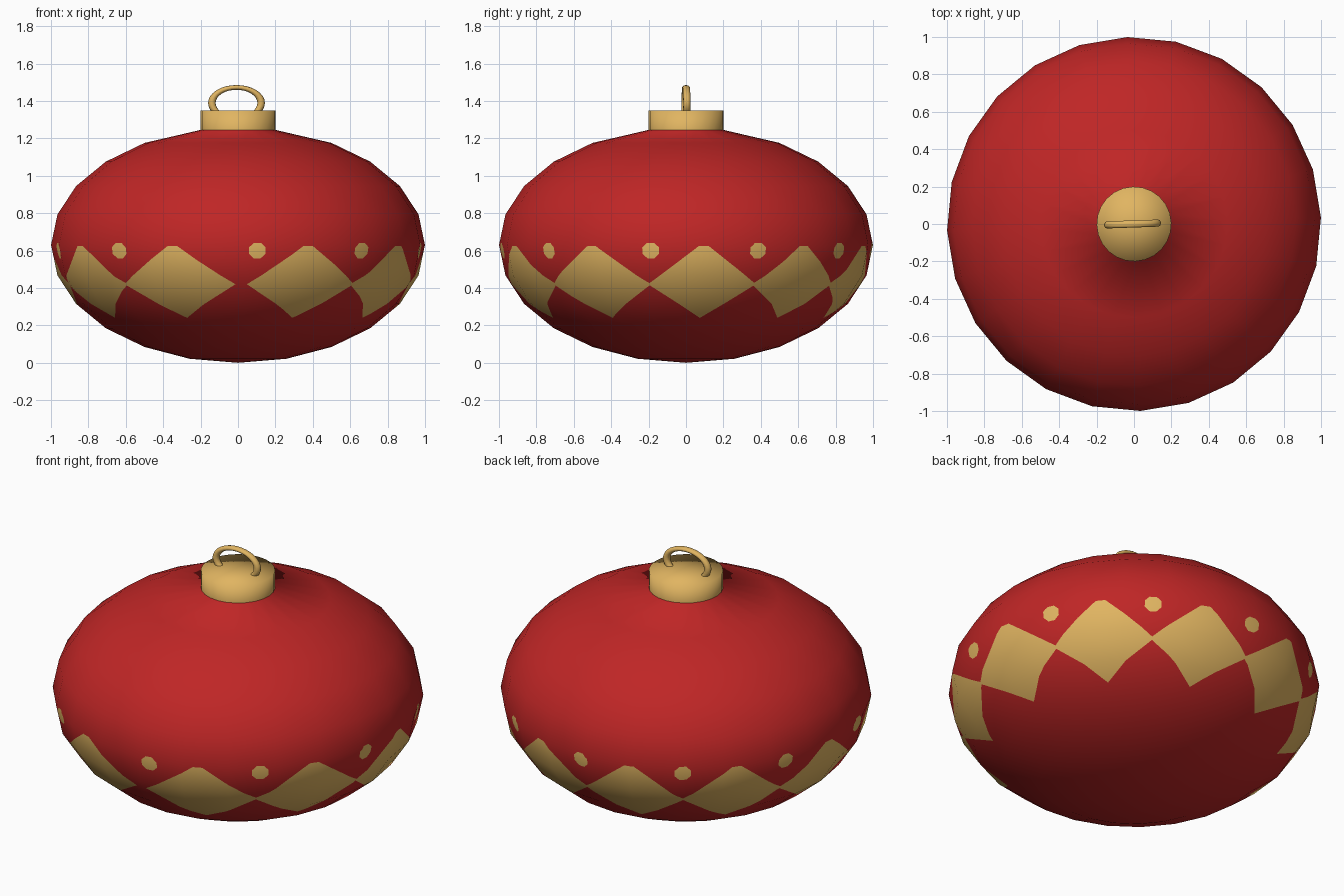
import bpy, bmesh, math
from mathutils import Vector, Matrix

if "Cube" in bpy.data.objects:
    bpy.data.objects.remove(bpy.data.objects["Cube"])

SEG, TURN = 24, math.radians(2)
RZ = 0.63            # half height of the squashed ball, also its centre height


def material(name, rgb):
    m = bpy.data.materials.new(name)
    m.diffuse_color = (*rgb, 1)
    m.use_nodes = True
    m.node_tree.nodes["Principled BSDF"].inputs["Base Color"].default_value = m.diffuse_color
    return m


red = material("red", (0.52, 0.019, 0.019))
gold = material("gold", (0.75, 0.46, 0.12))


def lathe(bm, profile):
    """Spin (radius, z) points around z; radius 0 makes a pole."""
    rings = []
    for r, z in profile:
        if r == 0:
            rings.append([bm.verts.new((0, 0, z))] * SEG)
        else:
            rings.append([bm.verts.new((r * math.cos(TURN + i * math.tau / SEG),
                                        r * math.sin(TURN + i * math.tau / SEG), z))
                          for i in range(SEG)])
    for a, b in zip(rings, rings[1:]):
        for i in range(SEG):
            j = (i + 1) % SEG
            bm.faces.new(dict.fromkeys((a[i], a[j], b[j], b[i])))


def finish(bm, name, mats):
    bmesh.ops.recalc_face_normals(bm, faces=bm.faces[:])
    for f in bm.faces:
        f.smooth = True
    me = bpy.data.meshes.new(name)
    bm.to_mesh(me)
    bm.free()
    for m in mats:
        me.materials.append(m)
    ob = bpy.data.objects.new(name, me)
    bpy.context.collection.objects.link(ob)
    return ob


def on_ball(deg, z):
    r = math.sqrt(max(0, 1 - ((z - RZ) / RZ) ** 2))
    a = math.radians(deg)
    return Vector((r * math.cos(a), r * math.sin(a), z))


def inlay(bm, deg, points):
    """Cut a convex shape into the ball faces and make it gold."""
    a = math.radians(deg)
    d = Vector((math.cos(a), math.sin(a), 0))
    mid = sum(points, Vector()) / len(points)
    for f in bm.faces:
        if f.material_index == 0 and f.calc_center_median().dot(d) > 0.3:
            f.material_index = 2
    for p, q in zip(points, points[1:] + points[:1]):
        n = (q - p).cross(d).normalized()
        if n.dot(mid - p) < 0:
            n = -n
        faces = [f for f in bm.faces if f.material_index == 2]
        edges = list({e for f in faces for e in f.edges})
        verts = list({v for f in faces for v in f.verts})
        bmesh.ops.bisect_plane(bm, geom=verts + edges + faces, dist=1e-5,
                               plane_co=p, plane_no=n)
        for f in bm.faces:
            if f.material_index == 2 and n.dot(f.calc_center_median() - p) < 0:
                f.material_index = 0
    for f in bm.faces:
        if f.material_index == 2:
            f.material_index = 1


# ball
bm = bmesh.new()
angles = [math.radians(t) for t in range(-90, 61, 15)]
profile = [(0 if i == 0 else math.cos(t), RZ + RZ * math.sin(t)) for i, t in enumerate(angles)]
lathe(bm, profile + [(0.2, 1.245)])

# diamond band
for a, b in [(-130, -91.5), (-86.5, -49), (-49, -12), (-12, 23), (23, 56), (56, 90),
             (90, 124), (124, 158), (158, 194), (194, 230)]:
    m = (a + b) / 2
    inlay(bm, m, [on_ball(m - 1.5, 0.625), on_ball(m + 1.5, 0.625), on_ball(b + 0.4, 0.42),
                  on_ball(m, 0.24), on_ball(a - 0.4, 0.42)])

# dots above the joints
for c in (-84, -48, -11, 23, 56, 90, 124, 158, 194, 230):
    inlay(bm, c, [on_ball(c + 2.8 * math.cos(k * math.pi / 4 + math.pi / 8),
                          0.6 + 0.045 * math.sin(k * math.pi / 4 + math.pi / 8))
                  for k in range(8)])

ball = finish(bm, "ball", [red, gold])
# keep the ball's smooth shading across the cut faces
normals = []
for v in ball.data.vertices:
    x, y, z = v.co
    if z > 1.24:
        n = Vector((x / 0.2, y / 0.2, 1))
    else:
        n = Vector((x, y, (z - RZ) / RZ ** 2))
    normals.append(n.normalized())
ball.data.normals_split_custom_set_from_vertices(normals)

# cap
bm = bmesh.new()
lathe(bm, [(0.2, 1.235), (0.2, 1.35), (0, 1.35)])
finish(bm, "cap", [gold])

# hanging loop
bpy.ops.mesh.primitive_torus_add(major_radius=0.132, minor_radius=0.02,
                                 major_segments=32, minor_segments=10)
loop = bpy.context.object
loop.name = "hanging_loop"
loop.data.transform(Matrix.Translation((-0.008, 0, 1.389)) @ Matrix.Rotation(TURN, 4, 'Z')
                    @ Matrix.Diagonal((1, 1, RZ, 1)) @ Matrix.Rotation(math.pi / 2, 4, 'X'))
loop.data.materials.append(gold)
bpy.ops.object.shade_smooth()
